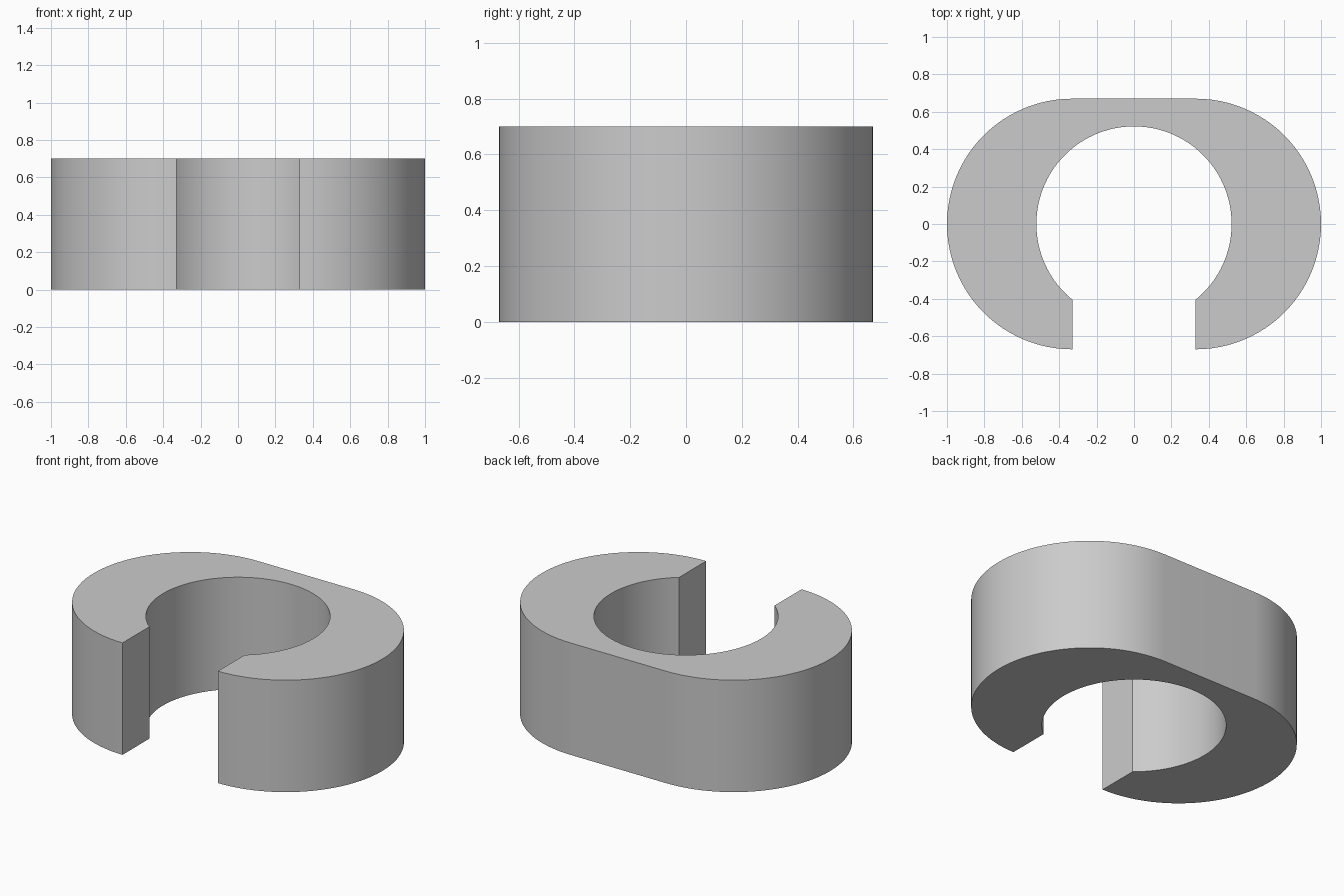
import bpy, bmesh
from math import radians, pi, cos, sin, acos, sqrt

OUTER_R = 0.67      # radius of the rounded ends
OFFSET = 0.33       # end centres, also half the width of the mouth
BORE_R = 0.522      # radius of the round opening
HEIGHT = 0.70

cube = bpy.data.objects.get("Cube")
if cube:
    bpy.data.objects.remove(cube, do_unlink=True)


def arc(cx, radius, start, end, steps):
    """Points along an arc centred on (cx, 0)."""
    angles = [start + (end - start) * i / steps for i in range(steps + 1)]
    return [(cx + radius * cos(a), radius * sin(a)) for a in angles]


# Plain grey material
grey = bpy.data.materials.new("plain grey")
grey.use_nodes = True
colour = (0.6, 0.6, 0.6, 1)
grey.diffuse_color = colour
grey.node_tree.nodes["Principled BSDF"].inputs["Base Color"].default_value = colour

# Clip outline: right end, left end, then back round the bore
mouth = -acos(OFFSET / BORE_R)
outline = arc(OFFSET, OUTER_R, -pi / 2, pi / 2, 48)
outline += arc(-OFFSET, OUTER_R, pi / 2, 3 * pi / 2, 48)
outline += arc(0, BORE_R, pi - mouth, mouth, 72)

# Extrude the outline into a solid
bm = bmesh.new()
base = bm.faces.new([bm.verts.new((x, y, 0)) for x, y in outline])
extruded = bmesh.ops.extrude_face_region(bm, geom=[base], use_keep_orig=True)
top_verts = [v for v in extruded["geom"] if isinstance(v, bmesh.types.BMVert)]
bmesh.ops.translate(bm, verts=top_verts, vec=(0, 0, HEIGHT))
bmesh.ops.recalc_face_normals(bm, faces=bm.faces)
mesh = bpy.data.meshes.new("open_ring_clip")
bm.to_mesh(mesh)
bm.free()
mesh.materials.append(grey)

clip = bpy.data.objects.new("open_ring_clip", mesh)
bpy.context.collection.objects.link(clip)

# Smooth curved walls, sharp rims
bpy.ops.object.select_all(action="DESELECT")
clip.select_set(True)
bpy.context.view_layer.objects.active = clip
bpy.ops.object.shade_smooth_by_angle(angle=radians(30))
